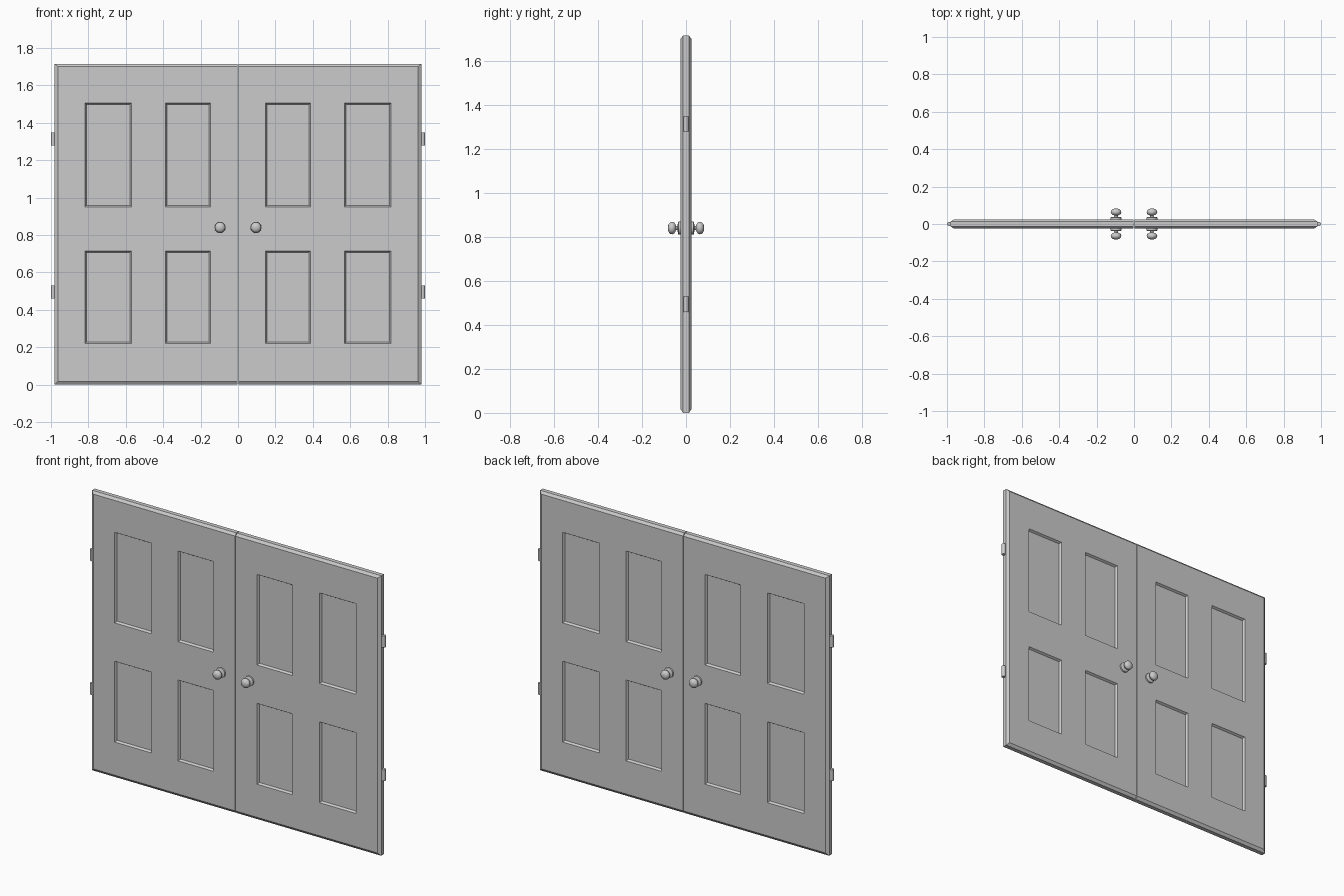
import bpy, bmesh, math
from mathutils import Matrix, Vector

if "Cube" in bpy.data.objects:
    bpy.data.objects.remove(bpy.data.objects["Cube"])

XS = [0.002, 0.147, 0.388, 0.57, 0.818, 0.963]
ZS = [0.017, 0.22, 0.715, 0.95, 1.505, 1.70]
X_OUT, HEIGHT = 0.98, 1.715
FACE_Y, EDGE_Y = 0.025, 0.013


def finish(bm, name, smooth=False):
    bmesh.ops.recalc_face_normals(bm, faces=bm.faces)
    me = bpy.data.meshes.new(name)
    bm.to_mesh(me)
    bm.free()
    ob = bpy.data.objects.new(name, me)
    bpy.context.collection.objects.link(ob)
    if smooth:
        bpy.ops.object.select_all(action='DESELECT')
        ob.select_set(True)
        bpy.context.view_layer.objects.active = ob
        bpy.ops.object.shade_smooth_by_angle(angle=math.radians(40))
    return ob


def door(side, name):
    bm = bmesh.new()
    # front and back face grids
    for y in (-FACE_Y, FACE_Y):
        g = [[bm.verts.new((side * x, y, z)) for z in ZS] for x in XS]
        for i in range(5):
            for j in range(5):
                bm.faces.new((g[i][j], g[i + 1][j], g[i + 1][j + 1], g[i][j + 1]))
    # chamfer the outer edges, then join the two halves
    border = [e for e in bm.edges if e.is_boundary]
    new = bmesh.ops.extrude_edge_only(bm, edges=border)["geom"]
    for v in (v for v in new if isinstance(v, bmesh.types.BMVert)):
        v.co.y = math.copysign(EDGE_Y, v.co.y)
        if abs(v.co.x) > XS[-1] - 1e-4:
            v.co.x = side * X_OUT
        if v.co.z < ZS[0] + 1e-4:
            v.co.z = 0
        elif v.co.z > ZS[-1] - 1e-4:
            v.co.z = HEIGHT
    bmesh.ops.bridge_loops(bm, edges=[e for e in bm.edges if e.is_boundary])
    bmesh.ops.recalc_face_normals(bm, faces=bm.faces)
    # recessed panels
    panels = []
    for f in bm.faces:
        c = f.calc_center_median()
        if abs(abs(c.y) - FACE_Y) < 1e-4:
            in_x = any(XS[i] < abs(c.x) < XS[i + 1] for i in (1, 3))
            in_z = any(ZS[i] < c.z < ZS[i + 1] for i in (1, 3))
            if in_x and in_z:
                panels.append(f)
    bmesh.ops.inset_individual(bm, faces=panels, thickness=0.011, depth=-0.013)
    return finish(bm, name)


def knob(x, direction, name):
    # rose, stem and flattened ball, turned around the y axis
    profile = [(0, 0.02), (0.03, 0.02), (0.03, 0.034), (0.026, 0.037), (0.010, 0.038),
               (0.009, 0.046), (0.017, 0.048), (0.025, 0.054), (0.0285, 0.063),
               (0.026, 0.072), (0.018, 0.079), (0.009, 0.082), (0, 0.083)]
    bm = bmesh.new()
    vs = [bm.verts.new((r, direction * d, 0)) for r, d in profile]
    es = [bm.edges.new(p) for p in zip(vs, vs[1:])]
    bmesh.ops.spin(bm, geom=vs + es, cent=(0, 0, 0), axis=(0, 1, 0),
                   angle=2 * math.pi, steps=24)
    bmesh.ops.remove_doubles(bm, verts=bm.verts, dist=1e-5)
    bmesh.ops.translate(bm, verts=bm.verts, vec=(x, 0, 0.84))
    return finish(bm, name, True)


def hinge(x, z, name):
    bm = bmesh.new()
    bmesh.ops.create_cone(bm, cap_ends=True, segments=16, radius1=0.012, radius2=0.012,
                          depth=0.07, matrix=Matrix.Translation(Vector((x, 0, z))))
    return finish(bm, name, True)


for side, label in ((-1, "left"), (1, "right")):
    door(side, label + "_door")
    knob(side * 0.096, -1, label + "_front_knob")
    knob(side * 0.096, 1, label + "_back_knob")
    hinge(side * 0.988, 1.313, label + "_upper_hinge")
    hinge(side * 0.988, 0.494, label + "_lower_hinge")
